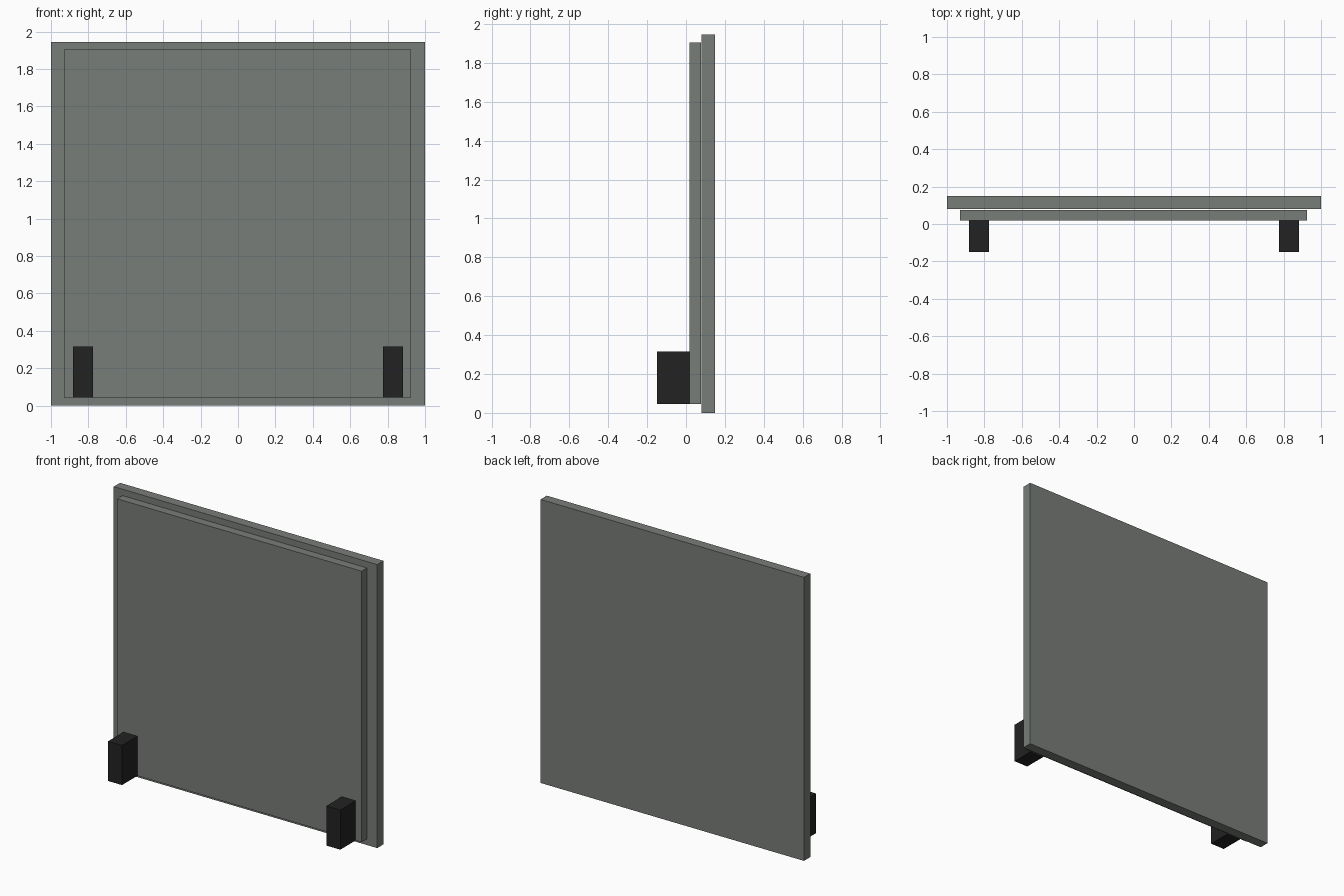
import bpy

if "Cube" in bpy.data.objects:
    bpy.data.objects.remove(bpy.data.objects["Cube"])


def material(name, rgb):
    m = bpy.data.materials.new(name)
    m.diffuse_color = (*rgb, 1.0)
    m.use_nodes = True
    m.node_tree.nodes["Principled BSDF"].inputs["Base Color"].default_value = m.diffuse_color
    return m


def box(name, lo, hi, mat):
    """Axis-aligned box between two corners."""
    bpy.ops.mesh.primitive_cube_add(size=1, location=[(a + b) / 2 for a, b in zip(lo, hi)])
    ob = bpy.context.object
    ob.name = name
    ob.scale = [b - a for a, b in zip(lo, hi)]
    bpy.ops.object.transform_apply(location=False, rotation=False, scale=True)
    ob.data.materials.append(mat)
    return ob


grey = material("warm grey", (0.19, 0.205, 0.188))
black = material("soft black", (0.016, 0.016, 0.016))

# Large rear panel and the slightly smaller panel in front of it
box("back_panel", (-1.0, 0.081, 0.0), (1.0, 0.149, 1.945), grey)
box("front_panel", (-0.93, 0.018, 0.045), (0.926, 0.076, 1.904), grey)

# Pair of block brackets on the front, near the lower corners
for name, x in (("left_bracket", -0.829), ("right_bracket", 0.828)):
    box(name, (x - 0.053, -0.149, 0.045), (x + 0.053, 0.018, 0.317), black)
